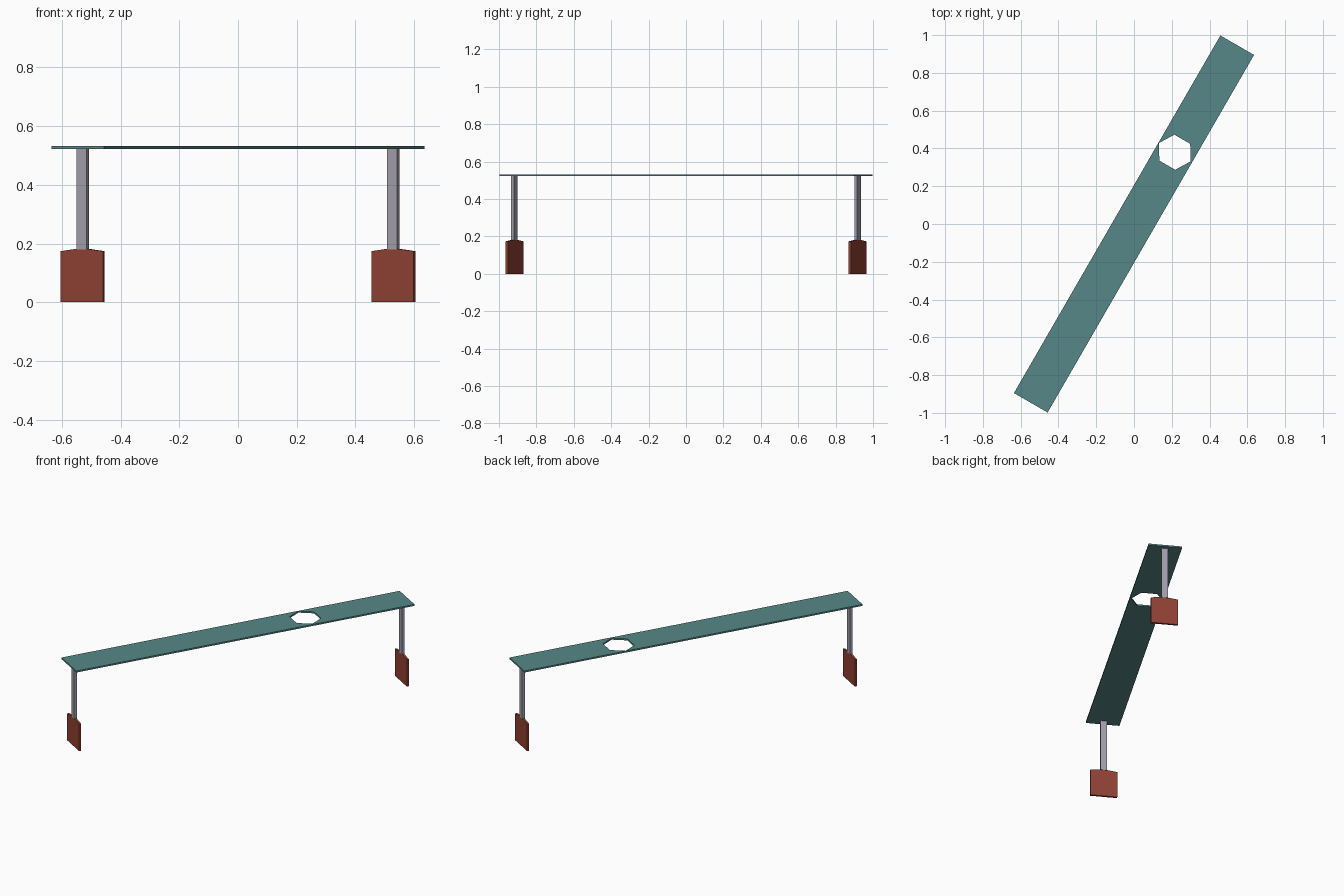
import bpy
import bmesh
from math import radians, cos, sin
from mathutils import Matrix, Vector

cube = bpy.data.objects.get("Cube")
if cube:
    bpy.data.objects.remove(cube, do_unlink=True)

# The plank runs diagonally: local x is its length, local y its width
TURN = Matrix.Rotation(radians(60), 4, "Z")
LEG_X = 1.059
FOOT_TOP = 0.182
PLANK_BOTTOM, PLANK_TOP = 0.522, 0.532


def material(name, color):
    mat = bpy.data.materials.new(name)
    mat.use_nodes = True
    mat.diffuse_color = (*color, 1)
    mat.node_tree.nodes["Principled BSDF"].inputs["Base Color"].default_value = (*color, 1)
    return mat


teal = material("teal", (0.095, 0.245, 0.245))
grey = material("grey metal", (0.37, 0.355, 0.42))
rust = material("rust red", (0.28, 0.052, 0.033))


def prism(name, outline, along, mat):
    """Extrude a flat outline along a vector and turn it with the plank."""
    bm = bmesh.new()
    face = bm.faces.new([bm.verts.new(p) for p in outline])
    side = bmesh.ops.extrude_face_region(bm, geom=[face])["geom"]
    moved = [v for v in side if isinstance(v, bmesh.types.BMVert)]
    bmesh.ops.translate(bm, verts=moved, vec=Vector(along))
    bmesh.ops.recalc_face_normals(bm, faces=bm.faces)
    bm.transform(TURN)
    mesh = bpy.data.meshes.new(name)
    bm.to_mesh(mesh)
    bm.free()
    mesh.materials.append(mat)
    obj = bpy.data.objects.new(name, mesh)
    bpy.context.collection.objects.link(obj)
    return obj


def rectangle(x, half_x, half_y, z):
    return [(x + i * half_x, j * half_y, z)
            for i, j in ((-1, -1), (1, -1), (1, 1), (-1, 1))]


# Plank with a six-sided hole
plank = prism("plank", rectangle(0, 1.093, 0.103, PLANK_BOTTOM),
              (0, 0, PLANK_TOP - PLANK_BOTTOM), teal)
hexagon = [(0.437 + 0.0915 * cos(radians(a)), 0.003 + 0.097 * sin(radians(a)), 0.45)
           for a in range(30, 390, 60)]
cutter = prism("hole_cutter", hexagon, (0, 0, 0.15), teal)
cutter.hide_render = True
cut = plank.modifiers.new("hole", "BOOLEAN")
cut.operation = "DIFFERENCE"
cut.solver = "EXACT"
cut.object = cutter
bpy.context.view_layer.objects.active = plank
bpy.ops.object.modifier_apply(modifier=cut.name)
bpy.data.objects.remove(cutter, do_unlink=True)

# A slim post on an upright foot plate at each end
for end, x in (("front", -LEG_X), ("back", LEG_X)):
    prism(end + "_post", rectangle(x, 0.009, 0.0195, FOOT_TOP - 0.002),
          (0, 0, PLANK_BOTTOM - FOOT_TOP + 0.002), grey)
    profile = [(-0.083, 0), (0.083, 0), (0.083, 0.174),
               (0.02, FOOT_TOP), (-0.02, FOOT_TOP), (-0.083, 0.174)]
    prism(end + "_foot", [(x - 0.0065, y, z) for y, z in profile], (0.013, 0, 0), rust)
